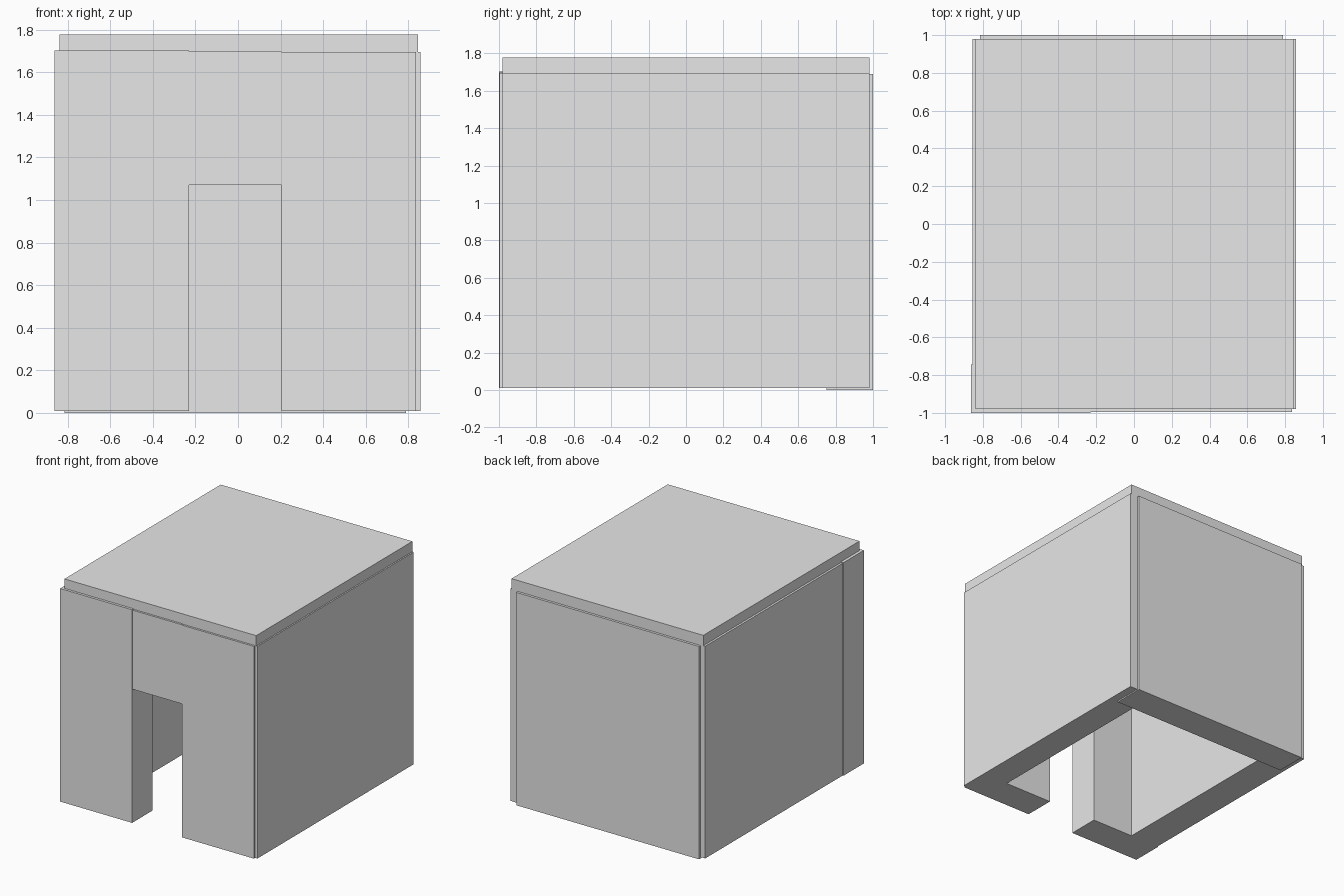
import bpy
import bmesh
from mathutils import Vector

cube = bpy.data.objects.get("Cube")
if cube:
    bpy.data.objects.remove(cube, do_unlink=True)

# Single plain grey for the whole building
grey = bpy.data.materials.new("plain_grey")
grey.use_nodes = True
colour = (0.8, 0.8, 0.8, 1)
grey.diffuse_color = colour
grey.node_tree.nodes["Principled BSDF"].inputs["Base Color"].default_value = colour


def block(name, x, y, z):
    """Box given by its (low, high) range on each axis."""
    low, high = (Vector(ends) for ends in zip(x, y, z))
    mesh = bpy.data.meshes.new(name)
    bm = bmesh.new()
    bmesh.ops.create_cube(bm, size=1)
    for v in bm.verts:
        v.co = (low + high) / 2 + v.co * (high - low)
    bm.to_mesh(mesh)
    bm.free()
    mesh.materials.append(grey)
    obj = bpy.data.objects.new(name, mesh)
    bpy.context.collection.objects.link(obj)
    return obj


wall_z = (0.01, 1.695)

# Side walls
block("right_side_wall", (0.63, 0.857), (-0.98, 0.98), wall_z)
block("left_side_wall", (-0.855, -0.6), (-0.98, 0.98), wall_z)

# Back wall stands slightly proud of the side walls
block("back_wall", (-0.815, 0.79), (0.75, 1.0), (0, 1.69))

# Front wall: two panels and a lintel around the doorway
block("front_left_panel", (-0.862, -0.23), (-1.0, -0.745), (0.01, 1.702))
block("front_right_panel", (0.205, 0.836), (-0.996, -0.745), wall_z)
block("door_lintel", (-0.23, 0.205), (-0.996, -0.745), (1.07, 1.698))

# Flat roof slab, sunk between the walls
block("roof_slab", (-0.838, 0.846), (-0.98, 0.98), (1.525, 1.777))
